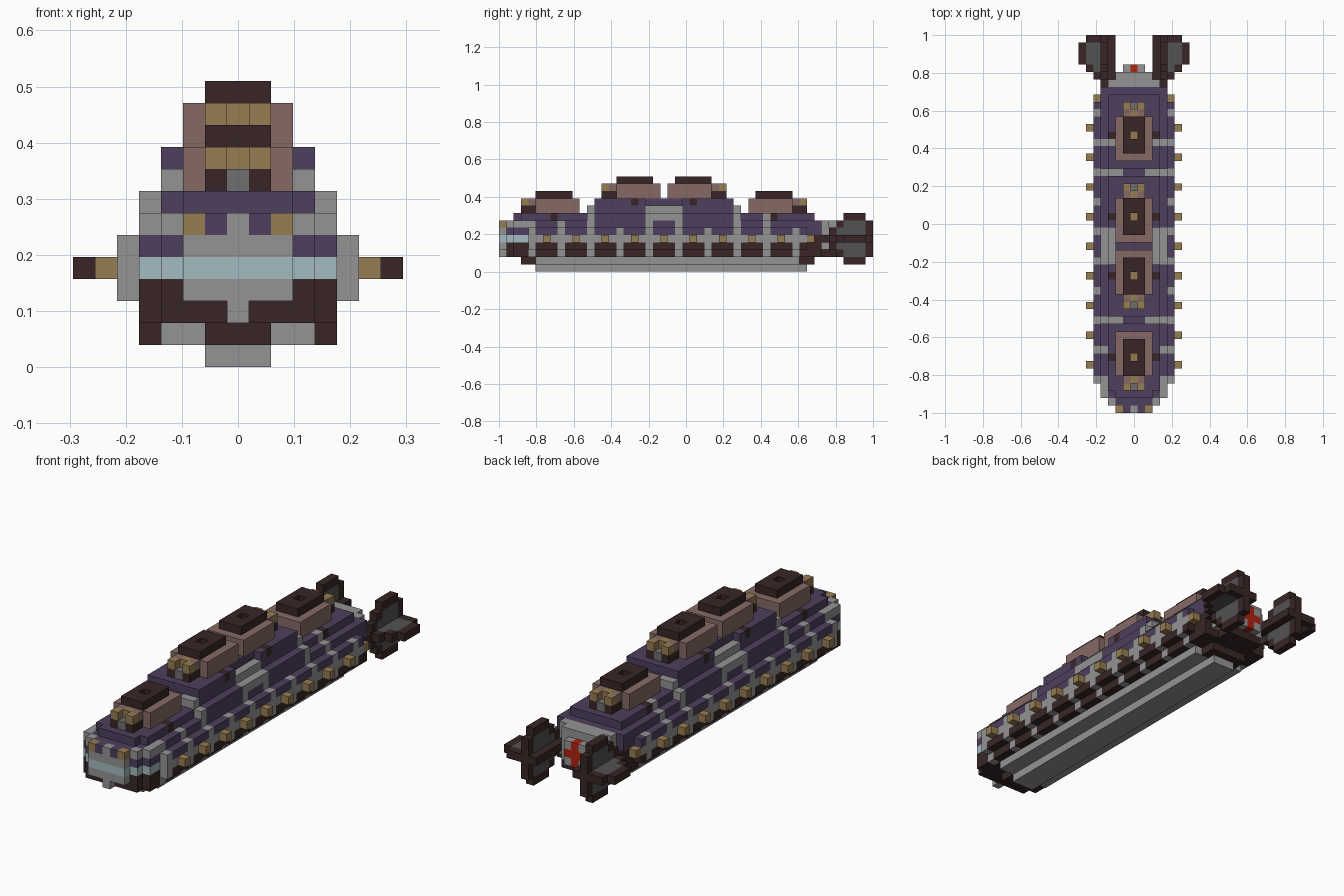
import bpy, bmesh
from mathutils import Vector

cube = bpy.data.objects.get("Cube")
if cube:
    bpy.data.objects.remove(cube)

UNIT = 2 / 51          # edge of one block
PALETTE = {"grey": "949494", "purple": "4E3F5D", "dark": "382526",
           "mauve": "866A64", "tan": "977D52", "glass": "A4BBC1",
           "charcoal": "525252", "steel": "707070", "red": "B0230F"}


def linear(code):
    vals = [int(code[i:i + 2], 16) / 255 for i in (0, 2, 4)]
    return tuple(v / 12.92 if v < 0.04 else ((v + 0.055) / 1.055) ** 2.4 for v in vals) + (1,)


mats = {}
for name, code in PALETTE.items():
    m = bpy.data.materials.new(name)
    m.use_nodes = True
    m.diffuse_color = linear(code)
    m.node_tree.nodes["Principled BSDF"].inputs["Base Color"].default_value = linear(code)
    mats[name] = m

cells = {}             # block position -> (part, colour)


def span(v):
    return range(v, v + 1) if isinstance(v, int) else range(v[0], v[1] + 1)


def fill(part, colour, x, y, z):
    """Fill a box of blocks, mirrored left to right; later boxes win."""
    for i in span(x):
        for j in span(y):
            for k in span(z):
                cells[i, j, k] = cells[-i, j, k] = (part, colour)


def clear(x, y, z):
    for i in span(x):
        cells.pop((i, y, z), None)
        cells.pop((-i, y, z), None)


RIBS = range(4, 41, 4)

# Keel and hull bottom
fill("keel", "grey", (0, 1), (5, 41), 0)
fill("keel", "grey", (0, 3), (5, 40), 1)
fill("keel", "dark", (0, 1), (3, 4), 1)
fill("keel", "dark", (0, 2), (41, 42), 1)

# Hull sides: dark gun ports, grey belt, purple shoulders
fill("hull", "dark", (0, 4), (4, 42), (2, 3))
fill("hull", "dark", 5, (4, 41), 3)
fill("hull", "grey", (0, 4), (4, 42), 4)
fill("hull", "grey", 5, (4, 41), 4)
fill("hull", "purple", (0, 4), (4, 42), (5, 6))
fill("hull", "purple", 5, (4, 41), 5)

# Main deck and raised central deck
fill("deck", "purple", (0, 3), (3, 42), 7)
fill("deck", "purple", 4, (12, 32), 7)
fill("deck", "purple", (0, 3), (12, 32), 8)
fill("deck", "purple", (0, 3), (13, 31), 9)

# Ribs, taller at the deck ends
for j in RIBS:
    fill("ribs", "grey", 4, j, 2)
    fill("ribs", "grey", 5, j, (3, 5))
for j in (4, 8, 12, 20, 24, 32, 36):
    fill("ribs", "grey", 4, j, 6)
for j in (12, 32):
    fill("ribs", "grey", 4, j, 7)
    fill("ribs", "grey", (2, 3), j, 8)
fill("ribs", "grey", (2, 3), 36, 7)

# Stepped side housings amidships
for j in range(20, 25):
    clear(3, j, 9)
fill("side_housing", "grey", 4, (20, 24), 7)
fill("side_housing", "grey", 3, (20, 24), 8)

# Side lamps
for j in range(6, 39, 4):
    fill("side_lamps", "tan", 6, j, 4)
fill("side_lamps", "tan", 5, 42, 4)

# Rounded bow, one slice at a time
for j, w in enumerate((2, 3, 4, 4)):
    if j:
        fill("bow", "dark", (0, w), j, (2, 3))
    fill("bow", "purple", (0, w), j, (5, 6))
    fill("bow", "grey", w, j, 6)
    fill("bow", "grey", (0, 2), j, 5)
    fill("bow_window", "glass", (0, w), j, 4)
fill("bow", "grey", (0, 2), 0, 3)
fill("bow", "grey", 0, 0, 2)
fill("bow", "grey", 0, 0, 6)
fill("bow", "tan", 2, 0, 6)
fill("bow", "purple", (0, 2), 2, 7)

# Stern block with a red cross-shaped light
fill("stern", "dark", (0, 4), 43, (2, 4))
fill("stern", "purple", (0, 4), 43, (5, 6))
fill("stern", "dark", (0, 2), (44, 45), 2)
fill("stern", "grey", (0, 3), 44, (3, 6))
fill("stern", "grey", (0, 2), 45, (3, 6))
fill("stern", "grey", (0, 1), 46, (3, 5))
fill("stern_light", "red", 0, 46, (3, 5))
fill("stern_light", "red", 1, 46, 4)

# Cross-shaped tail fins: charcoal blades with a dark rim
for r in range(4):
    first = 44 + r
    last = 49 if r == 3 else 50
    for z in (4 - r, 4 + r):
        fill("tail_fins", "charcoal", 4, (first, last), z)
        fill("tail_fins", "dark", 4, first, z)
        fill("tail_fins", "dark", 4, last, z)
    fill("tail_fins", "charcoal", 4 + r, (first, last), 4)
    fill("tail_fins", "dark", 4 + r, first, 4)
    fill("tail_fins", "dark", 4 + r, last, 4)
fill("tail_fins", "dark", 3, (44, 50), 4)
fill("tail_fins", "dark", 4, (47, 49), 1)
fill("tail_fins", "dark", 4, (47, 49), 7)
fill("tail_fins", "dark", 7, (47, 49), 4)


def turret(part, c, base, aim):
    """Gun turret centred on c, guns pointing along aim."""
    top = base + 2
    fill(part, "mauve", (0, 2), (c - 2, c + 2), (base, base + 1))
    fill(part, "mauve", (0, 2), c - 3 * aim, (base, base + 1))
    front, muzzle = c + 3 * aim, c + 4 * aim
    fill(part, "mauve", (0, 1), front, base + 1)
    fill(part, "dark", 1, front, base)
    fill(part, "dark", 1, muzzle, base)
    fill(part, "steel", 0, front, base)
    fill(part, "steel", 0, muzzle, base)
    fill(part, "tan", 0, front, base + 1)
    fill(part, "tan", 1, muzzle, base + 1)
    fill(part, "dark", (0, 1), (c - 2, c + 2), top)
    clear(0, c, top)
    fill(part, "tan", 0, c, base + 1)
    fill("deck", "dark", 3, c, base - 1)


turret("bow_turret", 7, 8, -1)
turret("forward_turret", 18, 10, -1)
turret("aft_turret", 26, 10, 1)
turret("stern_turret", 37, 8, 1)

# Turn the blocks into one mesh per part, keeping outer faces only
AXES = [Vector(a) * s for a in ((1, 0, 0), (0, 1, 0), (0, 0, 1)) for s in (1, -1)]


def build(part):
    bm = bmesh.new()
    names, verts = [], {}
    for pos, (owner, colour) in cells.items():
        if owner != part:
            continue
        if colour not in names:
            names.append(colour)
        mid = Vector(pos) + Vector((0, -25, 0.5))
        for n in AXES:
            if tuple(int(a + b) for a, b in zip(pos, n)) in cells:
                continue
            u = Vector((n.y, n.z, n.x))
            v = n.cross(u)
            ring = []
            for a, b in ((1, 1), (-1, 1), (-1, -1), (1, -1)):
                p = (mid + (n + u * a + v * b) / 2) * UNIT
                key = tuple(round(t, 4) for t in p)
                if key not in verts:
                    verts[key] = bm.verts.new(p)
                ring.append(verts[key])
            bm.faces.new(ring).material_index = names.index(colour)
    mesh = bpy.data.meshes.new(part)
    bm.to_mesh(mesh)
    bm.free()
    for n in names:
        mesh.materials.append(mats[n])
    bpy.context.collection.objects.link(bpy.data.objects.new(part, mesh))


for part in sorted({owner for owner, _ in cells.values()}):
    build(part)
